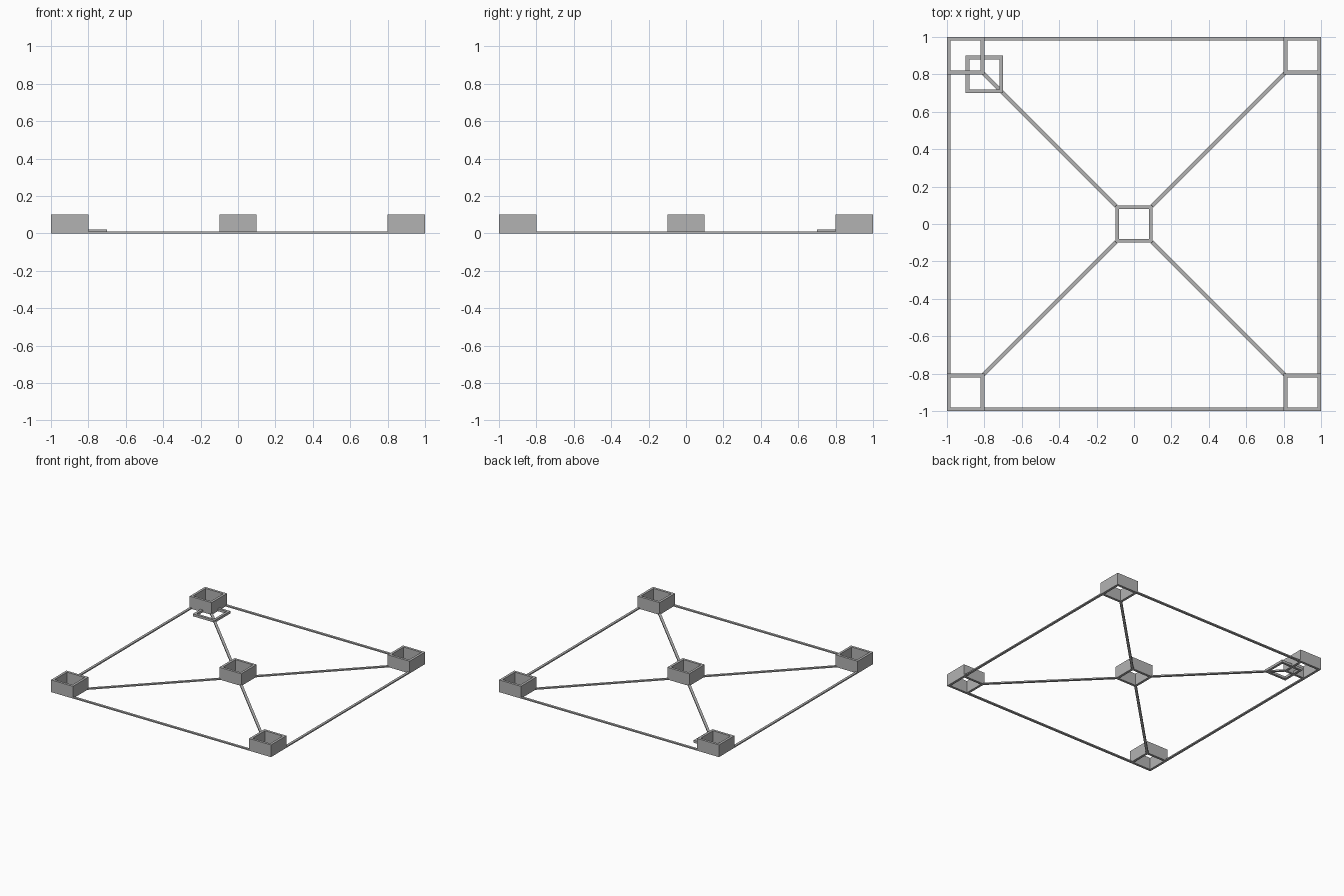
import bpy
import bmesh
from math import radians, sqrt
from mathutils import Matrix

cube = bpy.data.objects.get("Cube")
if cube:
    bpy.data.objects.remove(cube, do_unlink=True)

grey = bpy.data.materials.new("plain grey")
COLOUR = (0.45, 0.45, 0.45, 1)
grey.diffuse_color = COLOUR
grey.use_nodes = True
grey.node_tree.nodes["Principled BSDF"].inputs["Base Color"].default_value = COLOUR

WALL = 0.02
SIZE = 0.2
RAIL_H = 0.01


def finish(name, bm, location, angle=0):
    mesh = bpy.data.meshes.new(name)
    bm.to_mesh(mesh)
    bm.free()
    mesh.materials.append(grey)
    obj = bpy.data.objects.new(name, mesh)
    obj.location = location
    obj.rotation_euler.z = radians(angle)
    bpy.context.collection.objects.link(obj)


def square_frame(name, x, y, height):
    """Open square tube standing on the ground."""
    bm = bmesh.new()
    loops = []
    for half, z in ((SIZE / 2, 0), (SIZE / 2, height),
                    (SIZE / 2 - WALL, height), (SIZE / 2 - WALL, 0)):
        loops.append([bm.verts.new((half * sx, half * sy, z))
                      for sx, sy in ((-1, -1), (1, -1), (1, 1), (-1, 1))])
    for k in range(4):
        a, b = loops[k], loops[(k + 1) % 4]
        for i in range(4):
            j = (i + 1) % 4
            bm.faces.new((a[i], a[j], b[j], b[i]))
    bmesh.ops.recalc_face_normals(bm, faces=bm.faces)
    finish(name, bm, (x, y, 0))


def rail(name, x, y, length, angle):
    """Thin flat bar lying on the ground."""
    bm = bmesh.new()
    bmesh.ops.create_cube(bm, size=1, matrix=Matrix.Diagonal((length, WALL, RAIL_H, 1)))
    finish(name, bm, (x, y, RAIL_H / 2), angle)


# Tall open boxes at the centre and corners
square_frame("centre_box", 0, 0, 0.1)
for sx, side in ((-1, "right"), (1, "left")):
    for sy, end in ((-1, "front"), (1, "back")):
        square_frame(f"{end}_{side}_box", 0.9 * sx, 0.9 * sy, 0.1)
        # Diagonal bar from centre box to corner box
        rail(f"{end}_{side}_diagonal", 0.45 * sx, 0.45 * sy,
             0.71 * sqrt(2), 45 * sx * sy)

# Low frame overlapping the back right corner
square_frame("low_frame", -0.8, 0.8, 0.02)

# Perimeter rails between the corner boxes
edge = 1 - WALL / 2
for s, end, side in ((-1, "front", "right"), (1, "back", "left")):
    rail(f"{end}_rail", 0, edge * s, 1.6, 0)
    rail(f"{side}_rail", edge * s, 0, 1.6, 90)
